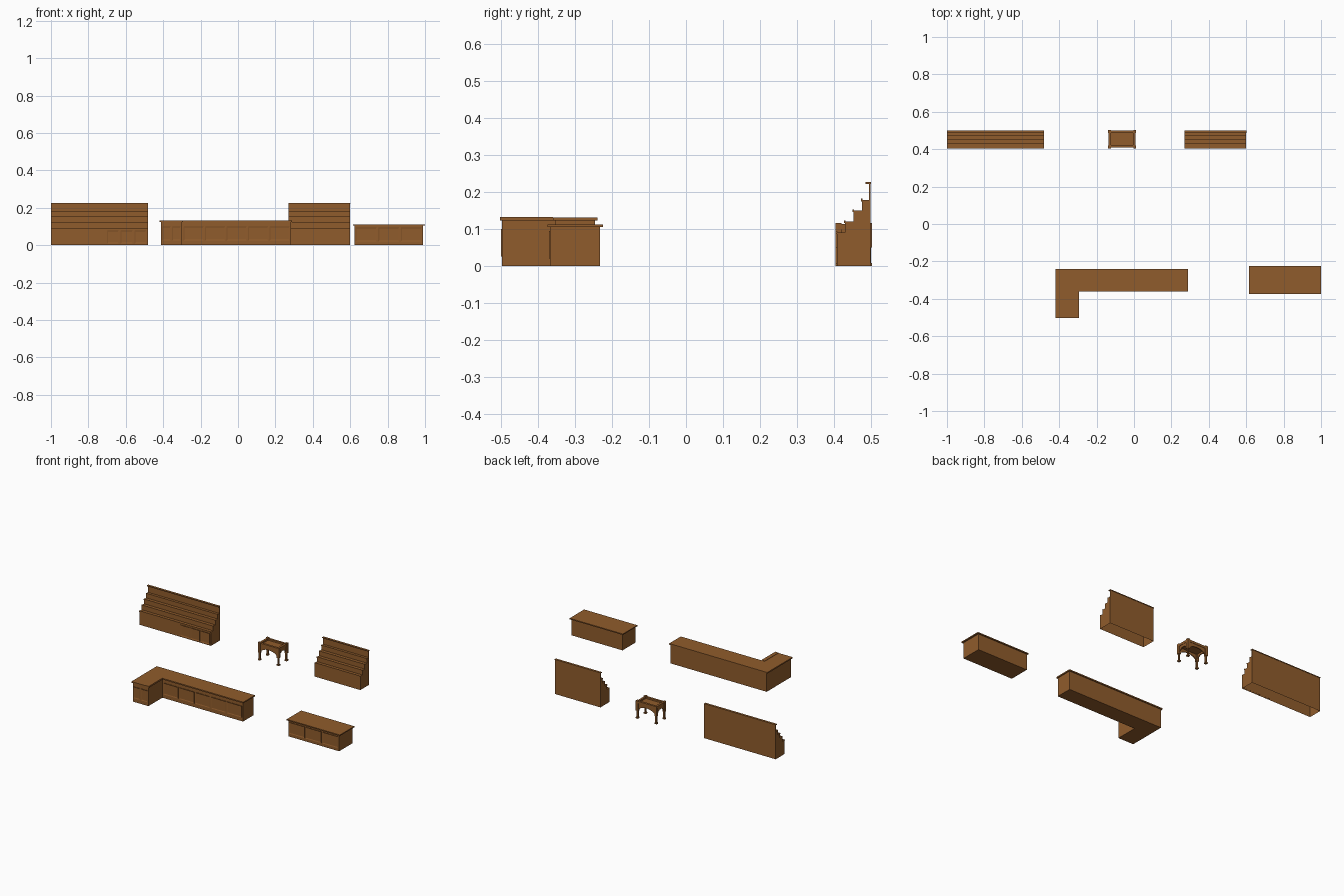
import bpy, bmesh, math
from mathutils import Matrix

if "Cube" in bpy.data.objects:
    bpy.data.objects.remove(bpy.data.objects["Cube"], do_unlink=True)

WOOD = (0.28, 0.107, 0.025, 1)
wood = bpy.data.materials.new("brown wood")
wood.use_nodes = True
wood.diffuse_color = WOOD
wood.node_tree.nodes["Principled BSDF"].inputs["Base Color"].default_value = WOOD


def finish(name, bm):
    bmesh.ops.recalc_face_normals(bm, faces=bm.faces)
    mesh = bpy.data.meshes.new(name)
    bm.to_mesh(mesh)
    bm.free()
    mesh.materials.append(wood)
    obj = bpy.data.objects.new(name, mesh)
    bpy.context.collection.objects.link(obj)
    return obj


def add_box(bm, x, y, z):
    size = Matrix.Diagonal((x[1] - x[0], y[1] - y[0], z[1] - z[0], 1))
    mid = Matrix.Translation([sum(r) / 2 for r in (x, y, z)])
    bmesh.ops.create_cube(bm, size=1, matrix=mid @ size)


def box(name, x, y, z):
    bm = bmesh.new()
    add_box(bm, x, y, z)
    return finish(name, bm)


def prism(name, points, direction):
    """Extrude a flat polygon of 3D points along a direction."""
    bm = bmesh.new()
    face = bm.faces.new([bm.verts.new(p) for p in points])
    ext = bmesh.ops.extrude_face_region(bm, geom=[face])
    verts = [g for g in ext["geom"] if isinstance(g, bmesh.types.BMVert)]
    bmesh.ops.translate(bm, verts=verts, vec=direction)
    return finish(name, bm)


def doors(name, x0, x1, count, y, z0, z1, gap=0.008):
    """Row of framed door plates standing just proud of a front face."""
    bm = bmesh.new()
    pitch = (x1 - x0) / count
    for i in range(count):
        a, b = x0 + i * pitch + gap / 2, x0 + (i + 1) * pitch - gap / 2
        add_box(bm, (a, b), (y - 0.003, y + 0.001), (z0, z1))
    bm.normal_update()
    fronts = [f for f in bm.faces if f.normal.y < -0.9]
    bmesh.ops.inset_individual(bm, faces=fronts, thickness=0.008, depth=0)
    bmesh.ops.translate(bm, vec=(0, 0.002, 0), verts=[v for f in fronts for v in f.verts])
    finish(name, bm)


# L-shaped bar counter
def l_shape(x0, x1, leg_x, y_front, y_mid, y_back, z):
    return [(x0, y_front, z), (leg_x, y_front, z), (leg_x, y_mid, z),
            (x1, y_mid, z), (x1, y_back, z), (x0, y_back, z)]


prism("bar_body", l_shape(-0.412, 0.284, -0.3, -0.498, -0.353, -0.246, 0), (0, 0, 0.123))
prism("bar_top", l_shape(-0.42, 0.29, -0.294, -0.503, -0.36, -0.24, 0.123), (0, 0, 0.008))
box("bar_edge_strip", (-0.318, -0.294), (-0.503, -0.36), (0.131, 0.133))
doors("bar_leg_doors", -0.41, -0.302, 2, -0.498, 0.025, 0.1)
doors("bar_doors", -0.295, 0.28, 5, -0.353, 0.025, 0.1)

# Straight counter
box("counter_body", (0.622, 0.99), (-0.368, -0.232), (0, 0.105))
box("counter_top", (0.615, 1.0), (-0.375, -0.225), (0.105, 0.112))
doors("counter_doors", 0.625, 0.987, 3, -0.368, 0.02, 0.095)

# Stepped back shelves with an open underside
STEPS = [(0.408, 0.09), (0.43, 0.12), (0.453, 0.15), (0.476, 0.179)]
BACK = 0.499


def shelf(name, x0, x1):
    profile = [(BACK, 0), (STEPS[0][0], 0)]
    for i, (y, z) in enumerate(STEPS):
        profile.append((y, z))
        profile.append((STEPS[i + 1][0] if i < 3 else BACK - 0.004, z))
    profile += [(BACK - 0.004, 0.222), (BACK, 0.222)]
    body = prism(name + "_body", [(x0, y, z) for y, z in profile], (x1 - x0, 0, 0))
    # Remove the underside
    bm = bmesh.new()
    bm.from_mesh(body.data)
    bottom = [f for f in bm.faces if f.normal.z < -0.9 and f.calc_center_median().z < 0.01]
    bmesh.ops.delete(bm, geom=bottom, context="FACES")
    bm.to_mesh(body.data)
    bm.free()
    # Thin lip at the front of every step
    bm = bmesh.new()
    for y, z in STEPS:
        add_box(bm, (x0, x1), (y - 0.003, y + 0.002), (z - 0.004, z + 0.003))
    finish(name + "_lips", bm)
    box(name + "_cap", (x0 - 0.001, x1 + 0.001), (0.486, 0.501), (0.222, 0.227))


shelf("large_shelf", -0.999, -0.481)
shelf("small_shelf", 0.27, 0.6)
doors("large_shelf_doors", -0.705, -0.485, 3, 0.408, 0.008, 0.08)

# Table with arched aprons and corner legs
TX, TY = -0.064, 0.454
HX, HY = 0.068, 0.041


def arch(name, half, along_x, offset):
    pts = [(-half, 0.098), (-half, 0.05)]
    for i in range(9):
        a = math.pi * i / 8
        pts.append((-math.cos(a) * (half - 0.008), 0.05 + 0.032 * math.sin(a)))
    pts += [(half, 0.05), (half, 0.098)]
    if along_x:
        prism(name, [(TX + u, TY + offset - 0.003, z) for u, z in pts], (0, 0.006, 0))
    else:
        prism(name, [(TX + offset - 0.003, TY + u, z) for u, z in pts], (0.006, 0, 0))


box("table_top", (TX - HX, TX + HX), (TY - HY, TY + HY), (0.094, 0.103))
for s, side in ((-1, "front"), (1, "back")):
    arch("table_apron_" + side, HX, True, s * HY)
for s, side in ((-1, "right"), (1, "left")):
    arch("table_apron_" + side, HY, False, s * HX)

rails = bmesh.new()
legs = bmesh.new()
for s in (-1, 1):
    y, x = TY + s * (HY - 0.002), TX + s * (HX - 0.002)
    add_box(rails, (TX - HX, TX + HX), (y - 0.007, y + 0.007), (0.098, 0.113))
    add_box(rails, (x - 0.007, x + 0.007), (TY - HY, TY + HY), (0.098, 0.113))
    for t in (-1, 1):
        cx, cy = TX + s * HX, TY + t * HY
        for r, z in ((0.008, (0, 0.008)), (0.005, (0.008, 0.05)), (0.008, (0.05, 0.116))):
            add_box(legs, (cx - r, cx + r), (cy - r, cy + r), z)
finish("table_rails", rails)
finish("table_legs", legs)
